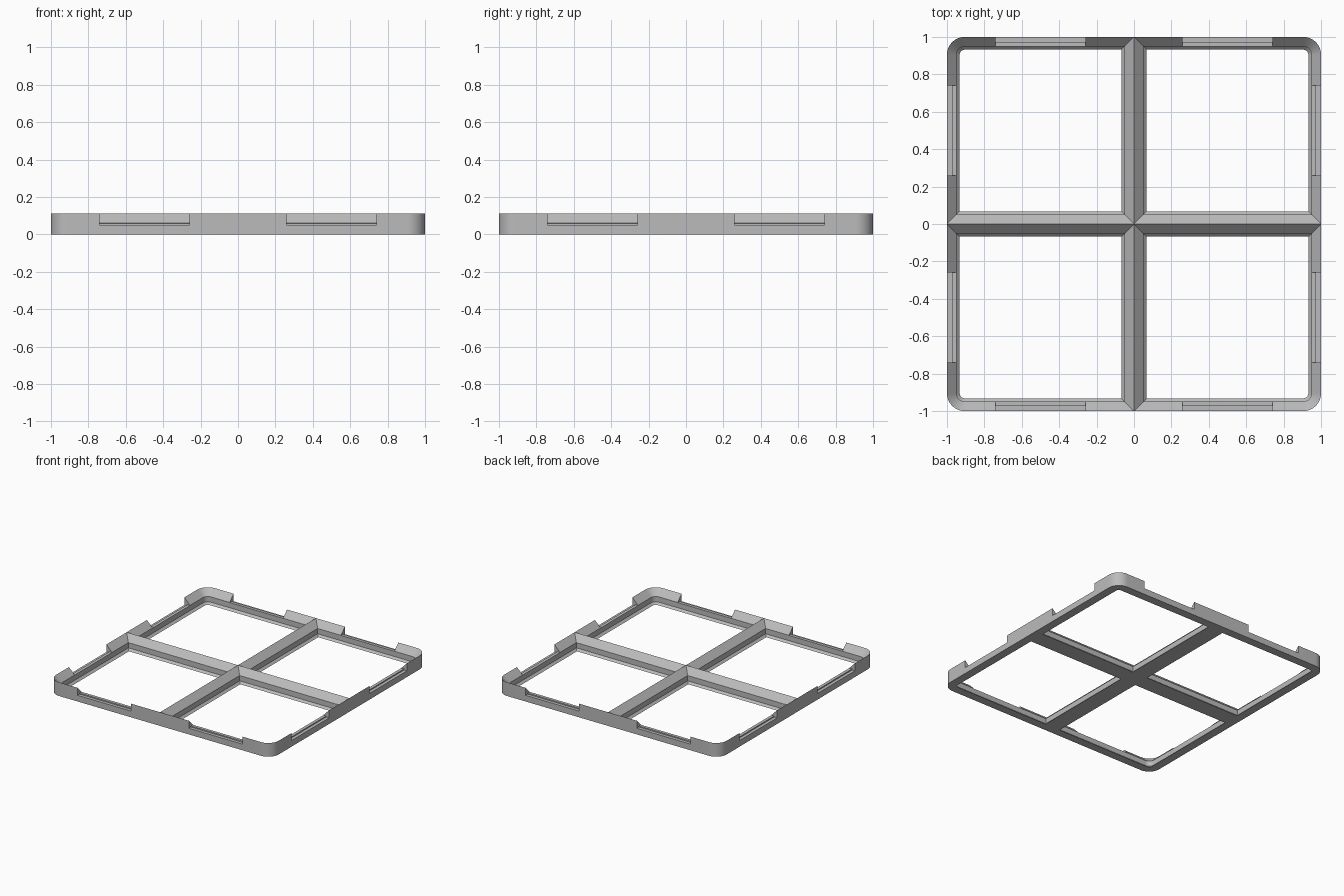
import bpy, bmesh
from math import sin, cos, pi
from mathutils import Matrix, Vector

old = bpy.data.objects.get("Cube")
if old:
    bpy.data.objects.remove(old, do_unlink=True)

HEIGHT = 0.111
CORNER = 0.095
ARC_STEPS = 12
# Rail cross-section: (inset from the cell edge, height), from the bottom lip up and around
PROFILE = [(0.068, 0), (0.051, 0.017), (0.051, 0.06), (0, HEIGHT), (0, 0)]

grey = bpy.data.materials.new("plain_grey")
grey.use_nodes = True
colour = (0.5, 0.5, 0.5, 1)
grey.diffuse_color = colour
grey.node_tree.nodes["Principled BSDF"].inputs["Base Color"].default_value = colour


def make_object(name, bm):
    bmesh.ops.recalc_face_normals(bm, faces=bm.faces[:])
    mesh = bpy.data.meshes.new(name)
    bm.to_mesh(mesh)
    bm.free()
    mesh.materials.append(grey)
    obj = bpy.data.objects.new(name, mesh)
    bpy.context.collection.objects.link(obj)
    return obj


def cell_outline(inset):
    """Square cell with only its outermost corner rounded."""
    centre, radius = 1 - CORNER, CORNER - inset
    points = [(inset, inset), (1 - inset, inset)]
    for i in range(ARC_STEPS + 1):
        a = i / ARC_STEPS * pi / 2
        points.append((centre + radius * cos(a), centre + radius * sin(a)))
    return points + [(inset, 1 - inset)]


def add_cell(bm, sx, sy):
    rings = [[bm.verts.new((sx * x, sy * y, z)) for x, y in cell_outline(d)]
             for d, z in PROFILE]
    count = len(rings[0])
    for r, ring in enumerate(rings):
        upper = rings[(r + 1) % len(rings)]
        for i in range(count):
            j = (i + 1) % count
            # No wall where neighbouring cells share a ridge
            if r == 3 and i in (0, count - 1):
                continue
            bm.faces.new((ring[i], ring[j], upper[j], upper[i]))


# Frame with four cells
bm = bmesh.new()
for sx in (-1, 1):
    for sy in (-1, 1):
        add_cell(bm, sx, sy)
bmesh.ops.remove_doubles(bm, verts=bm.verts[:], dist=0.0001)
frame = make_object("grid_frame", bm)

# Stepped clip notches, two in each outer rail
STEP = [(1.05, 0.05), (0.974, 0.05), (0.974, 0.059),
        (0.9, 0.059), (0.9, 0.2), (1.05, 0.2)]
bm = bmesh.new()
for side in range(4):
    turn = Matrix.Rotation(side * pi / 2, 3, 'Z')
    for start in (0.26, -0.74):
        ends = [[bm.verts.new(turn @ Vector((u, t, z))) for u, z in STEP]
                for t in (start, start + 0.48)]
        bm.faces.new(ends[0])
        bm.faces.new(ends[1])
        for i in range(len(STEP)):
            j = (i + 1) % len(STEP)
            bm.faces.new((ends[0][i], ends[0][j], ends[1][j], ends[1][i]))
cutter = make_object("notch_cutter", bm)
cutter.hide_render = True

cut = frame.modifiers.new("notches", 'BOOLEAN')
cut.operation = 'DIFFERENCE'
cut.solver = 'EXACT'
cut.object = cutter

for obj in bpy.context.selected_objects:
    obj.select_set(False)
frame.select_set(True)
bpy.context.view_layer.objects.active = frame
bpy.ops.object.modifier_apply(modifier=cut.name)
bpy.data.objects.remove(cutter, do_unlink=True)
bpy.ops.object.shade_smooth_by_angle(angle=pi / 6)
